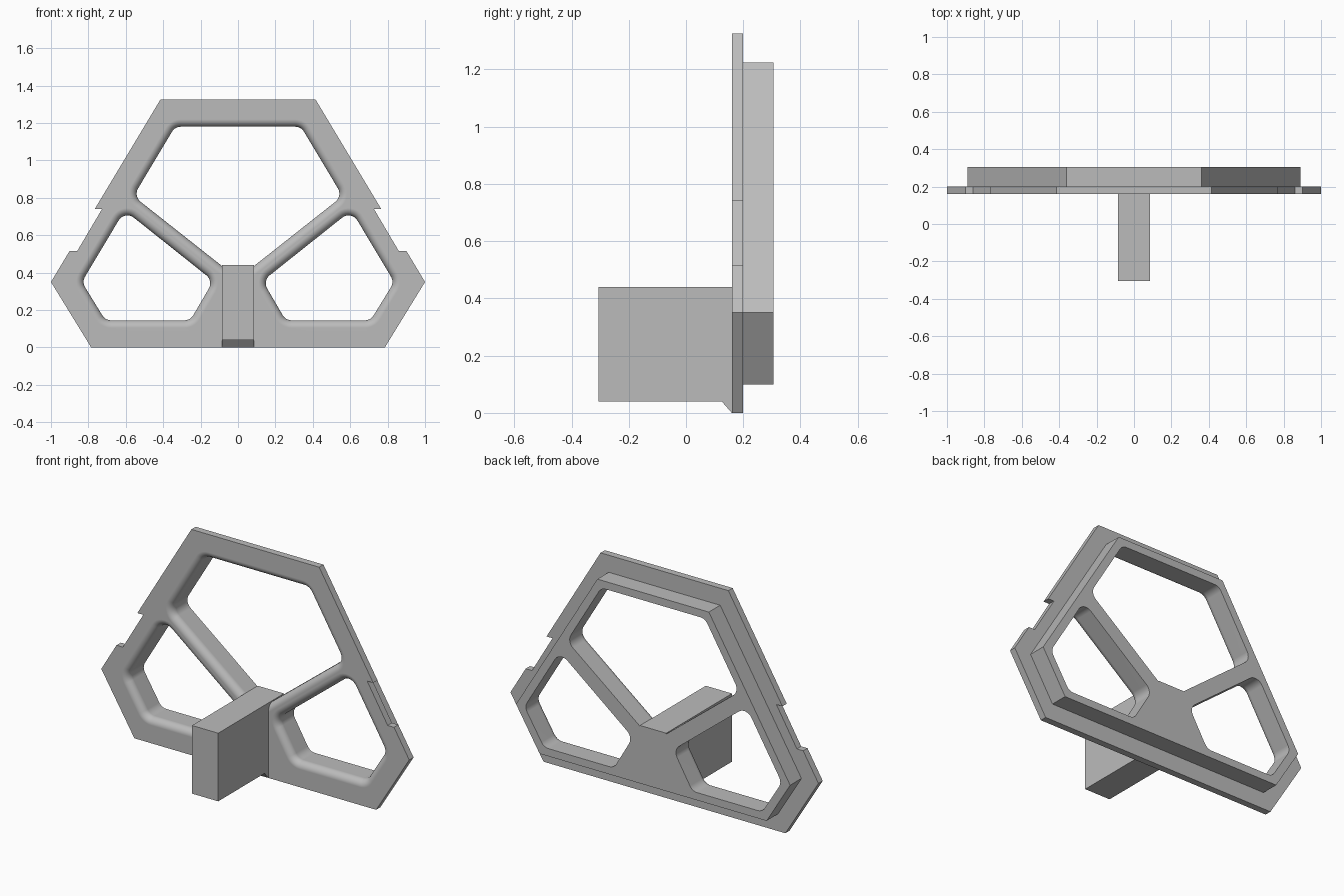
import bpy, bmesh, math
from mathutils import Vector

old = bpy.data.objects.get("Cube")
if old:
    bpy.data.objects.remove(old, do_unlink=True)

FRONT, STEP, BACK = 0.16, 0.2, 0.305   # depth of plate face, step and back
FILLET = STEP - FRONT

grey = bpy.data.materials.new("grey plastic")
grey.use_nodes = True
grey.diffuse_color = (0.5, 0.5, 0.5, 1)
grey.node_tree.nodes["Principled BSDF"].inputs["Base Color"].default_value = (0.5, 0.5, 0.5, 1)


def loft(name, rings):
    """Closed solid through rings of equal point count."""
    bm = bmesh.new()
    loops = [[bm.verts.new(p) for p in ring] for ring in rings]
    n = len(loops[0])
    for a, b in zip(loops, loops[1:]):
        for i in range(n):
            j = (i + 1) % n
            bm.faces.new((a[i], a[j], b[j], b[i]))
    bm.faces.new(loops[0])
    bm.faces.new(loops[-1])
    bmesh.ops.recalc_face_normals(bm, faces=bm.faces)
    mesh = bpy.data.meshes.new(name)
    bm.to_mesh(mesh)
    bm.free()
    mesh.materials.append(grey)
    obj = bpy.data.objects.new(name, mesh)
    bpy.context.collection.objects.link(obj)
    return obj


def slab(name, outline, y0, y1):
    return loft(name, [[(x, y, z) for x, z in outline] for y in (y0, y1)])


def symmetric(right):
    """Complete an outline from its right half, bottom to top."""
    return right + [(-x, z) for x, z in reversed(right) if x > 0]


def rounded(corners, radius, grow, segments=8):
    """Counter-clockwise convex outline with rounded corners, grown outwards."""
    pts = [Vector(c) for c in corners]
    out = []
    for i, p in enumerate(pts):
        d1 = (p - pts[i - 1]).normalized()
        d2 = (pts[(i + 1) % len(pts)] - p).normalized()
        n1, n2 = Vector((d1.y, -d1.x)), Vector((d2.y, -d2.x))
        centre = p - (n1 + n2) * radius / (1 + n1.dot(n2))
        start = math.atan2(n1.y, n1.x)
        turn = math.atan2(n1.x * n2.y - n1.y * n2.x, n1.dot(n2))
        for k in range(segments + 1):
            a = start + turn * k / segments
            out.append(centre + (radius + grow) * Vector((math.cos(a), math.sin(a))))
    return out


def hole_cutter(name, corners, radius=0.055, steps=10):
    """Window cutter that flares into a rounded front edge."""
    sections = [(BACK + 0.1, 0)]
    for k in range(steps + 1):
        a = math.pi / 2 * k / steps
        sections.append((STEP - FILLET * math.sin(a), FILLET * (1 - math.cos(a))))
    sections.append((FRONT - 0.05, FILLET))
    return loft(name, [[(p.x, y, p.y) for p in rounded(corners, radius, g)]
                       for y, g in sections])


def combine(target, other, operation):
    mod = target.modifiers.new(operation.lower(), 'BOOLEAN')
    mod.operation, mod.object, mod.solver = operation, other, 'EXACT'
    bpy.context.view_layer.objects.active = target
    bpy.ops.object.modifier_apply(modifier=mod.name)
    bpy.data.objects.remove(other, do_unlink=True)


# Front plate with side notches, and the stepped plug behind it
plate = slab("window_frame", symmetric([
    (0.785, 0), (1, 0.35), (0.901, 0.515), (0.86, 0.515),
    (0.727, 0.74), (0.766, 0.74), (0.415, 1.325)]), FRONT, STEP)
plug = slab("rear_plug", symmetric([
    (0.737, 0.1), (0.89, 0.35), (0.362, 1.225)]), STEP - 0.01, BACK)
combine(plate, plug, 'UNION')

# Three windows with filleted front edges
upper = symmetric([(0, 0.368), (0.559, 0.809), (0.337, 1.18)])
lower = [(0.255, 0.145), (0.709, 0.145), (0.835, 0.35), (0.606, 0.733), (0.132, 0.356)]
mirrored = [(-x, z) for x, z in reversed(lower)]
for name, corners in (("upper_cutter", upper), ("left_cutter", lower),
                      ("right_cutter", mirrored)):
    combine(plate, hole_cutter(name, corners), 'DIFFERENCE')

# Handle block running through the frame, chamfered underneath
side = [(-0.305, 0.04), (-0.305, 0.44), (BACK, 0.44), (BACK, 0.1),
        (STEP, 0.1), (STEP, 0), (FRONT, 0), (0.125, 0.04)]
handle = loft("handle_block", [[(x, y, z) for y, z in side] for x in (-0.085, 0.085)])
combine(plate, handle, 'UNION')

# Smooth fillets, crisp flat faces
bpy.ops.object.select_all(action='DESELECT')
plate.select_set(True)
bpy.context.view_layer.objects.active = plate
bpy.ops.object.shade_smooth_by_angle(angle=math.radians(20))
weighted = plate.modifiers.new("weighted_normals", 'WEIGHTED_NORMAL')
weighted.keep_sharp = True
